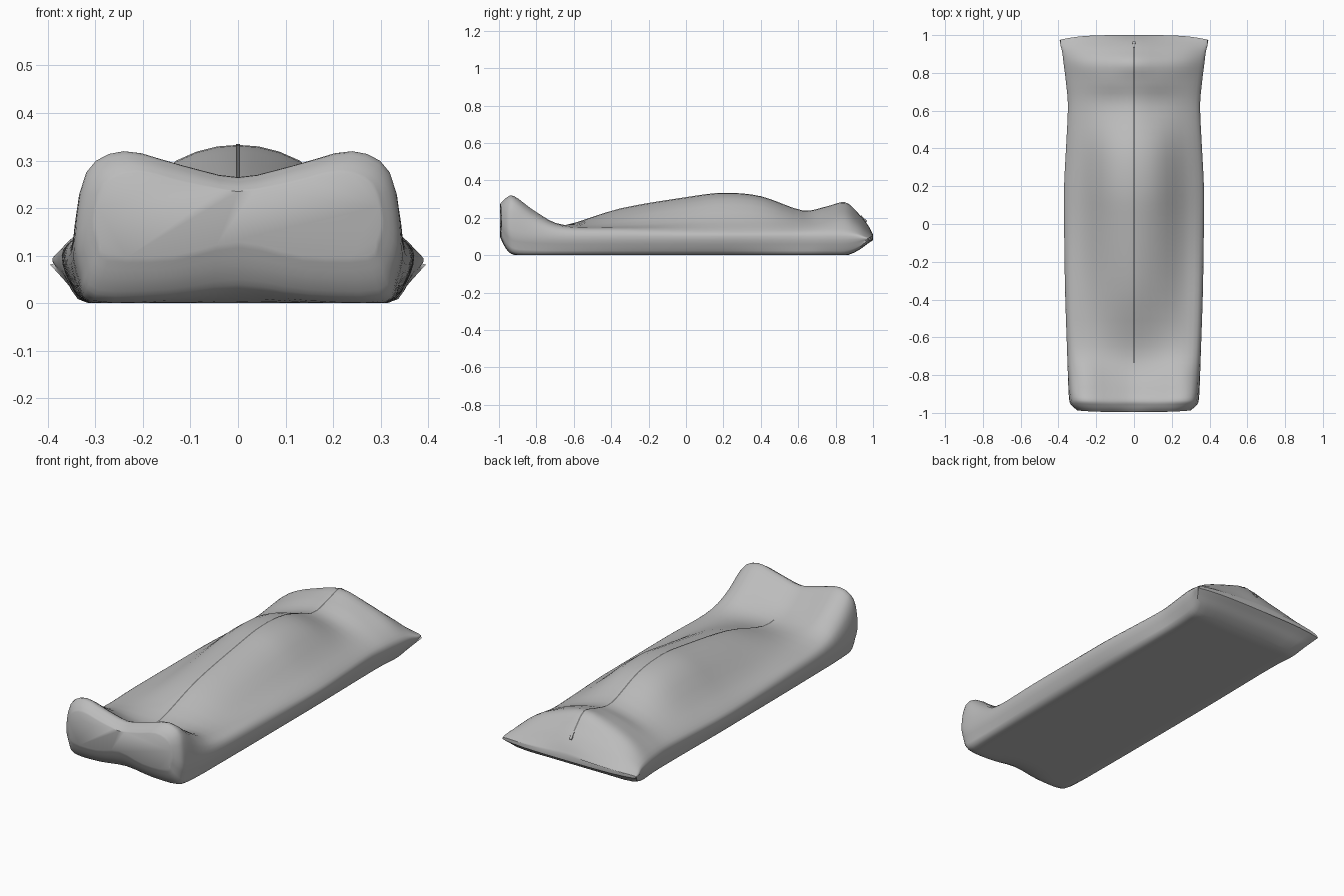
import bpy
import bmesh
import math
from mathutils import Vector

cube = bpy.data.objects.get("Cube")
if cube:
    bpy.data.objects.remove(cube, do_unlink=True)


def material(name, value):
    mat = bpy.data.materials.new(name)
    mat.use_nodes = True
    colour = (value, value, value, 1)
    mat.diffuse_color = colour
    mat.node_tree.nodes["Principled BSDF"].inputs["Base Color"].default_value = colour
    return mat


fabric = material("grey fabric", 0.5)
dark = material("dark zip", 0.2)


def spline(points, steps, closed=False):
    """Catmull-Rom curve through tuples of any length."""
    points = [Vector(p) for p in points]
    count = len(points)
    result = []
    for i in range(count if closed else count - 1):
        if closed:
            a, b, c, d = (points[(i + k) % count] for k in (-1, 0, 1, 2))
        else:
            a, b = points[max(i - 1, 0)], points[i]
            c, d = points[i + 1], points[min(i + 2, count - 1)]
        for s in range(steps):
            t = s / steps
            result.append(b + (c - a) * (t / 2)
                          + (a * 2 - b * 5 + c * 4 - d) * (t * t / 2)
                          + (b * 3 - a - c * 3 + d) * (t ** 3 / 2))
    if not closed:
        result.append(points[-1])
    return result


def make_object(name, bm, mat, smooth=True):
    bmesh.ops.recalc_face_normals(bm, faces=bm.faces)
    mesh = bpy.data.meshes.new(name)
    bm.to_mesh(mesh)
    bm.free()
    mesh.materials.append(mat)
    obj = bpy.data.objects.new(name, mesh)
    bpy.context.collection.objects.link(obj)
    if smooth:
        bpy.ops.object.select_all(action="DESELECT")
        obj.select_set(True)
        bpy.context.view_layer.objects.active = obj
        bpy.ops.object.shade_smooth_by_angle(angle=math.radians(50))
    return obj


# Stations along the bag: y, half width, floor half width, floor height,
# widest height, then heights of shoulder, outer top, inner top, middle
stations = [
    (-.995, .30, .27, .10, .18, .25, .275, .25, .235),
    (-.965, .335, .29, .04, .15, .265, .305, .28, .255),
    (-.92, .345, .305, .005, .13, .27, .315, .285, .26),
    (-.8, .35, .31, 0, .11, .19, .23, .2, .18),
    (-.65, .355, .31, 0, .1, .145, .16, .16, .16),
    (-.35, .365, .31, 0, .1, .14, .16, .22, .25),
    (0, .37, .31, 0, .1, .135, .18, .275, .31),
    (.2, .37, .31, 0, .1, .135, .19, .3, .333),
    (.4, .36, .31, 0, .1, .135, .19, .285, .315),
    (.62, .35, .31, 0, .1, .135, .175, .215, .24),
    (.75, .36, .31, 0, .1, .14, .19, .24, .26),
    (.85, .372, .315, 0, .1, .14, .2, .25, .283),
    (.92, .38, .33, .025, .1, .125, .165, .2, .225),
    (.97, .39, .36, .06, .095, .105, .125, .145, .165),
    (1, .388, .38, .08, .09, .095, .1, .105, .11),
]
sections = spline(stations, 4)


def ring(section):
    y, w, wb, zb, zw, shoulder, outer, inner, middle = section
    lift = max(0, -y - .85) * .2
    half = [(wb * .5, zb), (wb, zb), (wb * .3 + w * .7, zb * .6 + zw * .4),
            (w, zw), (w * .93, shoulder), (w * .7, outer), (w * .35, inner)]
    outline = [(0, zb + lift)] + half + [(0, middle)]
    outline += [(-x, z) for x, z in reversed(half)]
    bend = .025 * y ** 8
    return [(x, y * (1 - bend * (x / .39) ** 4), max(z, 0))
            for x, z in spline(outline, 3, True)]


# Padded bag lofted from head to foot
bm = bmesh.new()
rings = [[bm.verts.new(p) for p in ring(s)] for s in sections]
for r1, r2 in zip(rings, rings[1:]):
    for i in range(len(r1)):
        j = (i + 1) % len(r1)
        bm.faces.new((r1[i], r1[j], r2[j], r2[i]))
for end in (rings[0], rings[-1]):
    bm.faces.new(end)
make_object("padded_bag", bm, fabric)

# Zip strip along the middle of the top
bm = bmesh.new()
rows = [[bm.verts.new((x, s[0], s[-1] + .002)) for x in (-.004, .004)]
        for s in sections if -.75 < s[0] < .96]
for a, b in zip(rows, rows[1:]):
    bm.faces.new((a[0], a[1], b[1], b[0]))
make_object("zip_strip", bm, dark)

# Slider and pull tab, lying on the slope at the end of the zip
end = min(sections, key=lambda s: abs(s[0] - .955))
for name, size, shift in (("zip_slider", (.014, .018, .008), 0),
                          ("zip_pull", (.009, .028, .005), .02)):
    bm = bmesh.new()
    bmesh.ops.create_cube(bm, size=1)
    obj = make_object(name, bm, fabric, smooth=False)
    obj.scale = size
    obj.rotation_euler.x = math.radians(-48)
    obj.location = (0, end[0] - shift * .7, end[-1] + .006 + shift * .75)
    bevel = obj.modifiers.new("soft edges", "BEVEL")
    bevel.width = .1
